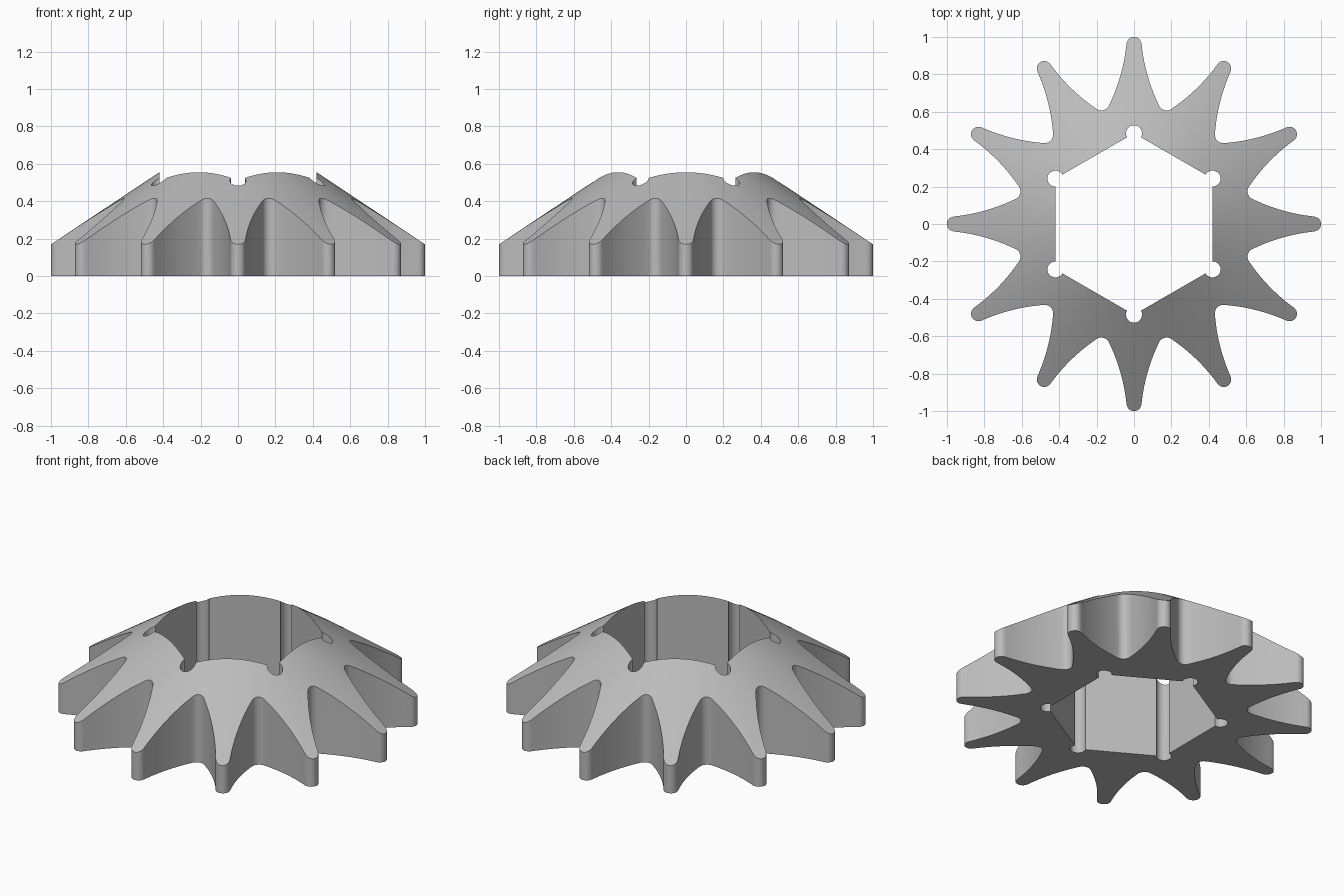
import bpy, bmesh
from math import sin, cos, pi, radians, sqrt
from mathutils import Vector, Matrix

TEETH = 12
TIP_R, ROOT_R = 0.04, 0.045      # rounding of tooth tip and valley
SLOPE = 0.664                    # fall of the conical top
RIM_Z = 0.17                     # cone height at radius 1
HEX_CORNER, NOTCH_R = 0.485, 0.043

cube = bpy.data.objects.get("Cube")
if cube:
    bpy.data.objects.remove(cube, do_unlink=True)

steel = bpy.data.materials.new("plain_grey")
steel.use_nodes = True
grey = (0.5, 0.5, 0.5, 1)
steel.diffuse_color = grey
steel.node_tree.nodes["Principled BSDF"].inputs["Base Color"].default_value = grey


def add_object(name, bm):
    mesh = bpy.data.meshes.new(name)
    bmesh.ops.recalc_face_normals(bm, faces=bm.faces)
    bm.to_mesh(mesh)
    bm.free()
    mesh.materials.append(steel)
    obj = bpy.data.objects.new(name, mesh)
    bpy.context.collection.objects.link(obj)
    return obj


def prism(name, outline, low, high):
    bm = bmesh.new()
    face = bm.faces.new([bm.verts.new((p.x, p.y, low)) for p in outline])
    top = bmesh.ops.extrude_face_region(bm, geom=[face])["geom"]
    verts = [v for v in top if isinstance(v, bmesh.types.BMVert)]
    bmesh.ops.translate(bm, verts=verts, vec=(0, 0, high - low))
    return add_object(name, bm)


def arc(centre, radius, start, end, steps):
    return [centre + radius * Vector((cos(a), sin(a))) for a in
            (radians(start + (end - start) * i / steps) for i in range(steps + 1))]


def bulge(a, b, sag, steps):
    """Shallow curve between two points, without its ends."""
    side = (b - a).orthogonal().normalized()
    return [a.lerp(b, t) + side * sag * 4 * t * (1 - t)
            for t in (i / steps for i in range(1, steps))]


def cut(target, tool, operation):
    mod = target.modifiers.new(operation.lower(), "BOOLEAN")
    mod.operation, mod.object, mod.solver = operation, tool, "EXACT"
    bpy.context.view_layer.objects.active = target
    bpy.ops.object.modifier_apply(modifier=mod.name)
    bpy.data.objects.remove(tool, do_unlink=True)


# One tooth pointing along +x: valley, flank, tip, flank
pitch = 360 / TEETH
half = pitch / 2
valley_centre = (0.63 + ROOT_R) * Vector((cos(radians(half)), sin(radians(half))))
root = arc(valley_centre, ROOT_R, 180 + half + 49, 180 + half - 49, 10)
tip = arc(Vector((1 - TIP_R, 0)), TIP_R, -84, 84, 12)
flank = bulge(tip[-1], root[0], 0.015, 12)
if flank[5].y > (tip[-1].y + root[0].y) / 2:
    flank = bulge(tip[-1], root[0], -0.015, 12)
lower_flank = [Vector((p.x, -p.y)) for p in reversed(flank)]
tooth = lower_flank + tip + flank + root

outline = []
for i in range(TEETH):
    turn = Matrix.Rotation(radians(pitch * i), 2)
    outline += [turn @ p for p in tooth]
sprocket = prism("sprocket_ring", outline, 0, 0.65)

# Conical top
low, high = -0.1, 0.7
bm = bmesh.new()
bmesh.ops.create_cone(bm, cap_ends=True, segments=180, depth=high - low,
                      radius1=1 - (low - RIM_Z) / SLOPE,
                      radius2=1 - (high - RIM_Z) / SLOPE,
                      matrix=Matrix.Translation((0, 0, (low + high) / 2)))
cut(sprocket, add_object("cone_cutter", bm), "INTERSECT")

# Hexagonal bore with a round relief in each corner
bore = []
for i in range(6):
    a = 30 + 60 * i
    corner = HEX_CORNER * Vector((cos(radians(a)), sin(radians(a))))
    bore += arc(corner, NOTCH_R, a - 120, a + 120, 20)
cut(sprocket, prism("bore_cutter", bore, -0.2, 0.9), "DIFFERENCE")

# Smooth curved walls, crisp edges
bpy.ops.object.select_all(action="DESELECT")
sprocket.select_set(True)
bpy.context.view_layer.objects.active = sprocket
bpy.ops.object.shade_smooth_by_angle(angle=radians(25))
